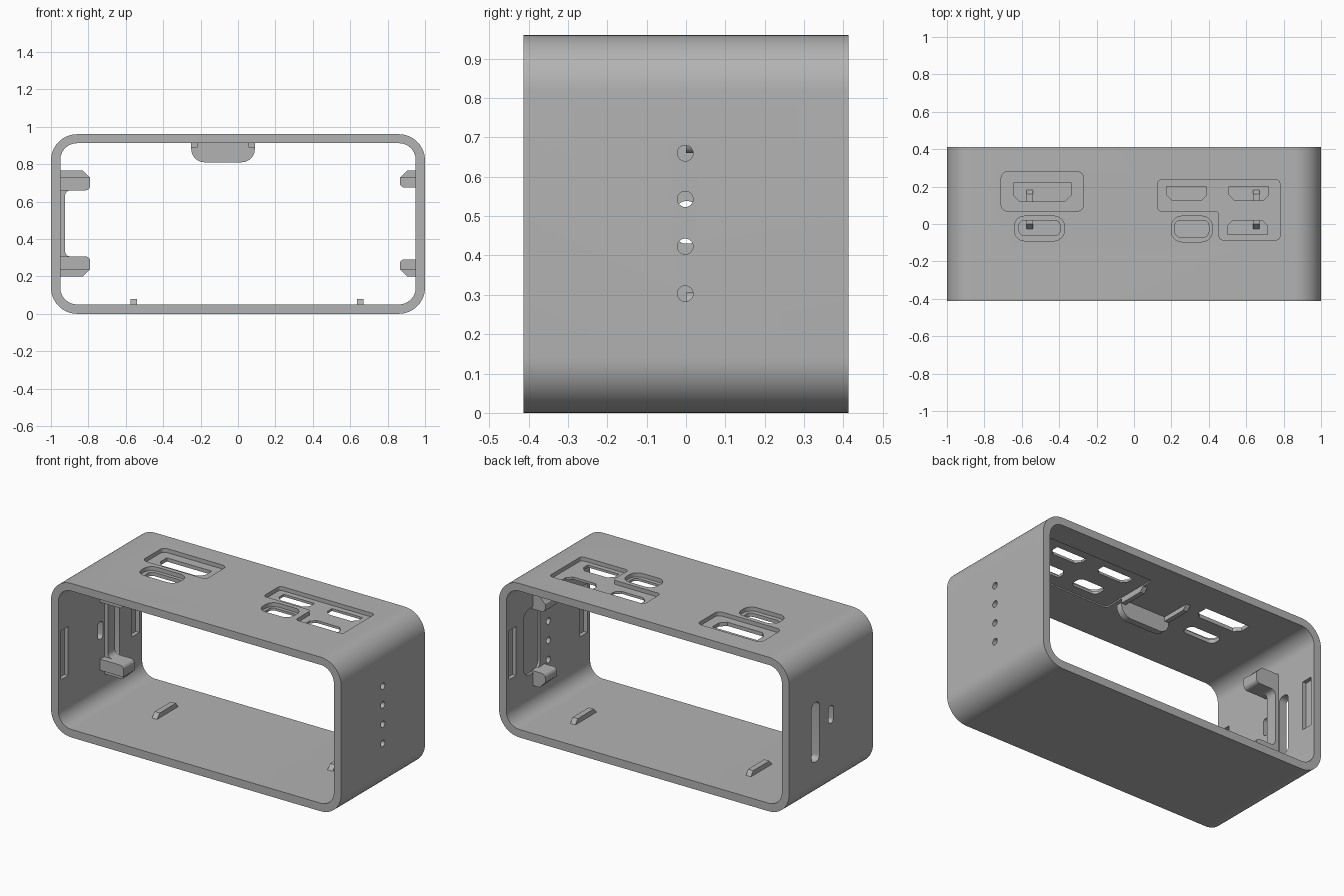
import bpy, bmesh, math
from mathutils import Vector

if "Cube" in bpy.data.objects:
    bpy.data.objects.remove(bpy.data.objects["Cube"])

grey = bpy.data.materials.new("plain_grey")
grey.diffuse_color = (0.45, 0.45, 0.45, 1)
grey.use_nodes = True
grey.node_tree.nodes["Principled BSDF"].inputs["Base Color"].default_value = grey.diffuse_color


def rounded(pts, r, n=6):
    """Round polygon corners; r is one radius or one per corner."""
    out = []
    rs = r if isinstance(r, (list, tuple)) else [r] * len(pts)
    for i, p in enumerate(pts):
        p = Vector(p)
        if rs[i] <= 0:
            out.append(p)
            continue
        a = (Vector(pts[i - 1]) - p).normalized()
        b = (Vector(pts[(i + 1) % len(pts)]) - p).normalized()
        half = a.angle(b) / 2
        c = p + (a + b).normalized() * (rs[i] / math.sin(half))
        s = p + a * (rs[i] / math.tan(half)) - c
        e = p + b * (rs[i] / math.tan(half)) - c
        for k in range(n + 1):
            t = k / n
            w = math.pi - 2 * half
            out.append(c + (s * math.sin((1 - t) * w) + e * math.sin(t * w)) / math.sin(w))
    return out


def rect(a0, a1, b0, b1, r=0.0, n=6):
    return rounded([(a0, b0), (a1, b0), (a1, b1), (a0, b1)], r, n)


def prism(name, pts, axis, lo, hi):
    """Extrude a 2D outline along an axis from lo to hi."""
    place = {'x': lambda p, d: (d, p[0], p[1]),
             'y': lambda p, d: (p[0], d, p[1]),
             'z': lambda p, d: (p[0], p[1], d)}[axis]
    bm = bmesh.new()
    bot = [bm.verts.new(place(p, lo)) for p in pts]
    top = [bm.verts.new(place(p, hi)) for p in pts]
    bm.faces.new(bot)
    bm.faces.new(top)
    for i in range(len(pts)):
        j = (i + 1) % len(pts)
        bm.faces.new((bot[i], bot[j], top[j], top[i]))
    bmesh.ops.recalc_face_normals(bm, faces=bm.faces)
    me = bpy.data.meshes.new(name)
    bm.to_mesh(me)
    bm.free()
    ob = bpy.data.objects.new(name, me)
    bpy.context.collection.objects.link(ob)
    me.materials.append(grey)
    return ob


def activate(ob):
    bpy.ops.object.select_all(action='DESELECT')
    ob.select_set(True)
    bpy.context.view_layer.objects.active = ob


def cut(ob, pts, axis, lo, hi):
    tool = prism("cutter", pts, axis, lo, hi)
    m = ob.modifiers.new("cut", 'BOOLEAN')
    m.operation, m.solver, m.object = 'DIFFERENCE', 'EXACT', tool
    activate(ob)
    bpy.ops.object.modifier_apply(modifier=m.name)
    bpy.data.objects.remove(tool)


# Open rectangular shell
shell = prism("shell", rect(-1, 1, 0, 0.96, 0.14, 14), 'y', -0.413, 0.413)
cut(shell, rect(-0.95, 0.95, 0.05, 0.912, 0.09, 14), 'y', -1, 1)

# Port recesses in the top
L = [(0.125, 0.07), (0.455, 0.07), (0.455, -0.085), (0.78, -0.085), (0.78, 0.235), (0.125, 0.235)]
for pts in (rect(-0.71, -0.27, 0.07, 0.278, 0.03), rounded(L, 0.02),
            rect(-0.64, -0.372, -0.09, 0.042, 0.055), rect(0.2, 0.418, -0.095, 0.042, 0.055)):
    cut(shell, pts, 'z', 0.935, 1.1)


# Port openings: tapered plugs and small rounded sockets
def plug(x0, x1, y0, y1, c):
    """Rectangle with two chamfered corners on the y0 side."""
    d = c if y1 > y0 else -c
    return [(x0 + c, y0), (x1 - c, y0), (x1, y0 + d), (x1, y1), (x0, y1), (x0, y0 + d)]


for pts in (plug(-0.645, -0.335, 0.12, 0.22, 0.035), plug(0.175, 0.388, 0.125, 0.2, 0.03),
            plug(0.508, 0.72, 0.125, 0.2, 0.03), plug(0.5, 0.715, 0.02, -0.055, 0.03),
            rect(-0.615, -0.395, -0.062, 0.02, 0.03), rect(0.218, 0.4, -0.07, 0.02, 0.03)):
    cut(shell, pts, 'z', 0.8, 1.1)

# Shallow pocket under the right-hand ports
cut(shell, rect(0.09, 0.82, -0.13, 0.26, 0.02), 'z', 0.8, 0.92)

# Round holes in the right wall
for z in (0.303, 0.423, 0.543, 0.66):
    cut(shell, [(-0.002 + 0.02 * math.cos(k * math.pi / 12), z + 0.02 * math.sin(k * math.pi / 12))
                for k in range(24)], 'x', 0.9, 1.1)

# Slots through the left wall
cut(shell, rect(-0.022, 0.026, 0.43, 0.538, 0.02), 'x', -1.1, -0.9)
cut(shell, rect(0.115, 0.19, 0.245, 0.615, 0.03), 'x', -1.1, -0.9)

# Blind slots inside both walls, and the shallow bay on the right wall
for s in (-1, 1):
    for y in (-0.35, 0.35):
        lo, hi = sorted((s * 0.9, s * 0.975))
        cut(shell, rect(y - 0.035, y + 0.035, 0.325, 0.63), 'x', lo, hi)
cut(shell, rect(0.08, 0.24, 0.28, 0.69, 0.05), 'x', 0.9, 0.965)

parts = [shell]

# Clip frame on the left wall: full bracket behind, shorter lips in front
ZM = 0.483
up = [(-0.96, 0.767), (-0.83, 0.767), (-0.79, 0.727), (-0.79, 0.66), (-0.925, 0.66)]
full = up + [(x, 2 * ZM - z) for x, z in reversed(up)]
parts.append(prism("left_bracket", rounded(full, [0, 0, 0.01, 0.025, 0.03, 0.03, 0.025, 0.01, 0, 0]),
                   'y', 0.04, 0.11))
# Lips on both walls, mirrored top to bottom
for flip in (False, True):
    f = (lambda p: (p[0], 2 * ZM - p[1])) if flip else (lambda p: p)
    tag = "lower" if flip else "upper"
    lip = rounded([(-0.96, 0.73), (-0.79, 0.73), (-0.79, 0.66), (-0.96, 0.66)], [0, 0, 0.025, 0])
    parts.append(prism("left_lip_" + tag, [f(p) for p in lip], 'y', 0.0, 0.041))
    clip = rounded([(0.96, 0.767), (0.905, 0.767), (0.865, 0.727), (0.865, 0.675), (0.96, 0.675)],
                   [0, 0, 0.01, 0.025, 0])
    parts.append(prism("right_clip_" + tag, [f(p) for p in clip], 'y', 0.07, 0.15))
    lip = rounded([(0.96, 0.73), (0.865, 0.73), (0.865, 0.675), (0.96, 0.675)], [0, 0, 0.025, 0])
    parts.append(prism("right_lip_" + tag, [f(p) for p in lip], 'y', 0.035, 0.071))

# Hanging tab under the top, with two side arms
tab = rounded([(-0.25, 0.89), (-0.25, 0.81), (0.09, 0.81), (0.09, 0.89),
               (0.06, 0.89), (0.06, 0.915), (-0.22, 0.915), (-0.22, 0.89)],
              [0, 0.07, 0.07, 0, 0, 0, 0, 0])
parts.append(prism("hanging_tab", tab, 'y', -0.04, 0.0))
for x in (-0.25, 0.06):
    parts.append(prism("tab_arm", [(0, 0.915), (0, 0.885), (0.16, 0.885), (0.19, 0.915)],
                       'x', x, x + 0.03))

# Locating ribs on the floor, with sloped ends
for x in (-0.575, 0.635):
    parts.append(prism("floor_rib", [(-0.03, 0.045), (0.185, 0.045), (0.16, 0.08), (-0.0, 0.08)],
                       'x', x, x + 0.035))

for ob in parts:
    activate(ob)
    bpy.ops.object.shade_smooth_by_angle(angle=math.radians(30))
